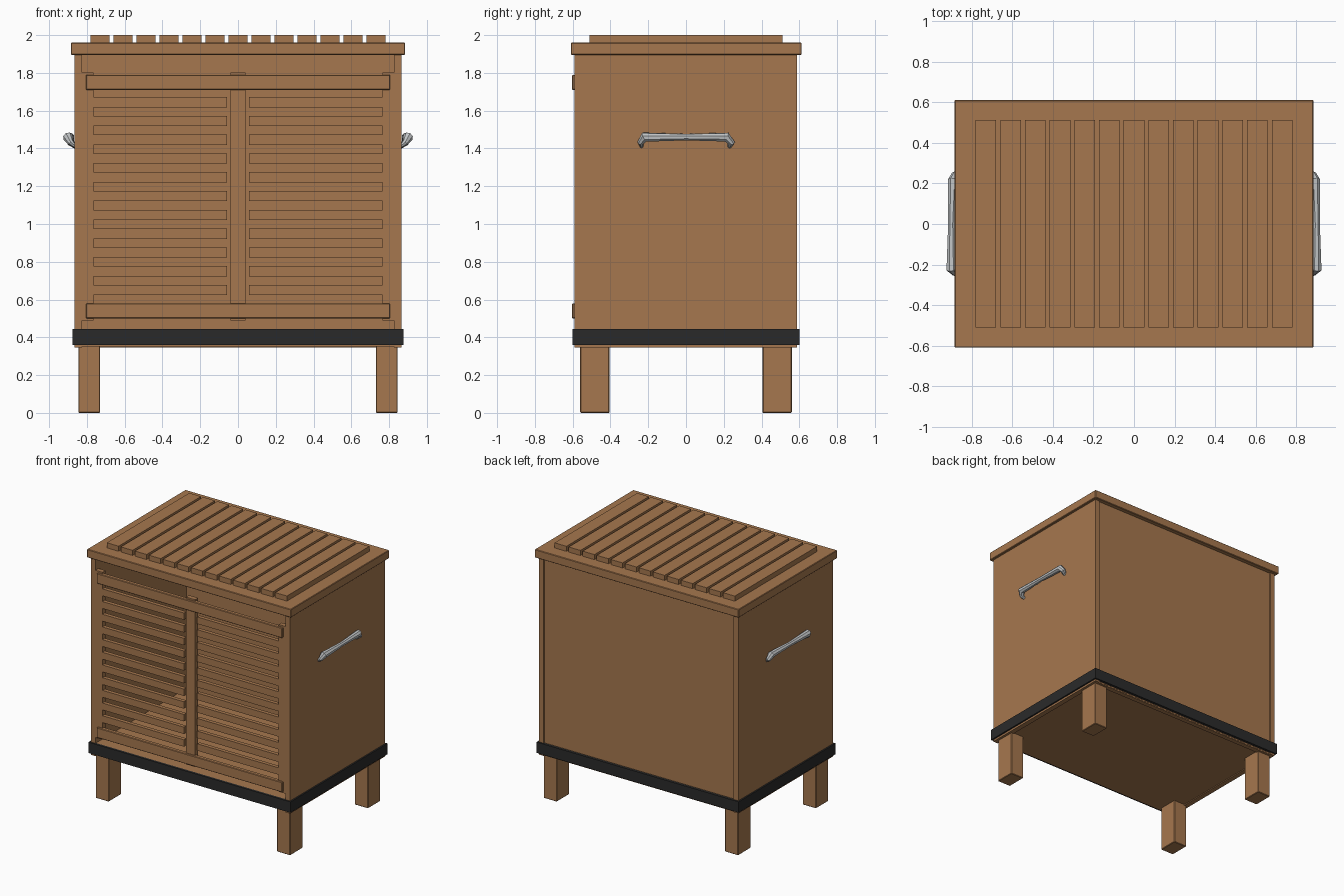
import bpy

cube = bpy.data.objects.get("Cube")
if cube:
    bpy.data.objects.remove(cube, do_unlink=True)


def material(name, color):
    m = bpy.data.materials.new(name)
    m.use_nodes = True
    m.diffuse_color = color
    for node in m.node_tree.nodes:
        if node.type == 'BSDF_PRINCIPLED':
            node.inputs["Base Color"].default_value = color
    return m


WOOD = material("warm_wood", (0.38, 0.186, 0.077, 1))
BLACK = material("black_band", (0.023, 0.023, 0.023, 1))
METAL = material("light_metal", (0.54, 0.56, 0.57, 1))


def box(name, xs, ys, zs, mat=WOOD, bevel=0.0):
    """Box given by its extent along each axis."""
    ranges = (xs, ys, zs)
    bpy.ops.mesh.primitive_cube_add(size=1, location=[sum(r) / 2 for r in ranges])
    ob = bpy.context.object
    ob.name = name
    ob.scale = [r[1] - r[0] for r in ranges]
    bpy.ops.object.transform_apply(location=False, rotation=False, scale=True)
    ob.data.materials.append(mat)
    if bevel:
        mod = ob.modifiers.new("soft_edges", 'BEVEL')
        mod.width = bevel
        mod.segments = 1
    return ob


def side_range(s, a, b):
    return tuple(sorted((s * a, s * b)))


# Legs
for sx, side in ((1, "left"), (-1, "right")):
    for sy, end in ((1, "back"), (-1, "front")):
        box(f"{end}_{side}_leg", side_range(sx, 0.73, 0.845),
            side_range(sy, 0.405, 0.56), (0, 0.36), bevel=0.004)

# Carcass: floor, sides and back
box("floor", (-0.83, 0.83), (-0.585, 0.58), (0.352, 0.445))
box("back_panel", (-0.83, 0.83), (0.54, 0.578), (0.345, 1.9))
for s, side in ((1, "left"), (-1, "right")):
    box(f"{side}_panel", side_range(s, 0.825, 0.865), (-0.59, 0.587), (0.345, 1.9))

# Black band around the base
BAND = (0.36, 0.445)
for s, side in ((1, "left"), (-1, "right")):
    box(f"{side}_band", side_range(s, 0.86, 0.877), (-0.602, 0.6), BAND, BLACK)
box("front_band", (-0.862, 0.862), (-0.602, -0.583), BAND, BLACK)
box("back_band", (-0.862, 0.862), (0.577, 0.6), BAND, BLACK)

# Lid with raised slats
box("lid", (-0.885, 0.885), (-0.61, 0.612), (1.895, 1.96), bevel=0.004)
for i in range(13):
    x = (i - 6) * 0.1218
    box(f"lid_slat_{i + 1}", (x - 0.051, x + 0.051), (-0.51, 0.512), (1.955, 2.0))

# Front frame: stiles behind protruding rails
for s, side in ((1, "left"), (-1, "right")):
    box(f"{side}_stile", side_range(s, 0.765, 0.826), (-0.588, -0.55), (0.49, 1.802))
box("centre_stile", (-0.04, 0.04), (-0.588, -0.55), (0.49, 1.802))
for name, z in (("top_rail", 1.75), ("bottom_rail", 0.54)):
    box(name, (-0.805, 0.805), (-0.603, -0.57), (z - 0.04, z + 0.04), bevel=0.004)

# Front louvres
for s, side in ((1, "left"), (-1, "right")):
    for i in range(11):
        z = 0.65 + i * 0.0995
        box(f"{side}_louvre_{i + 1}", side_range(s, 0.057, 0.768),
            (-0.588, -0.558), (z - 0.027, z + 0.027))

# Side handles: a waisted bar with bent, tapered ends
PATH = [(0.86, -0.235, 1.41, 0.4), (0.885, -0.24, 1.43, 0.7), (0.9, -0.22, 1.46, 1.15),
        (0.9, 0, 1.46, 0.75), (0.893, 0.215, 1.46, 1.1),
        (0.885, 0.24, 1.43, 0.8), (0.86, 0.23, 1.41, 0.5)]
for s, side in ((1, "left"), (-1, "right")):
    curve = bpy.data.curves.new(f"{side}_handle", 'CURVE')
    curve.dimensions = '3D'
    curve.bevel_depth = 0.024
    curve.bevel_resolution = 2
    curve.use_fill_caps = True
    spline = curve.splines.new('POLY')
    spline.points.add(len(PATH) - 1)
    for point, (x, y, z, r) in zip(spline.points, PATH):
        point.co = (s * x, y, z, 1)
        point.radius = r
    curve.materials.append(METAL)
    handle = bpy.data.objects.new(f"{side}_handle", curve)
    bpy.context.collection.objects.link(handle)
    bpy.ops.object.select_all(action='DESELECT')
    handle.select_set(True)
    bpy.context.view_layer.objects.active = handle
    bpy.ops.object.convert(target='MESH')
    bpy.ops.object.shade_smooth_by_angle()
